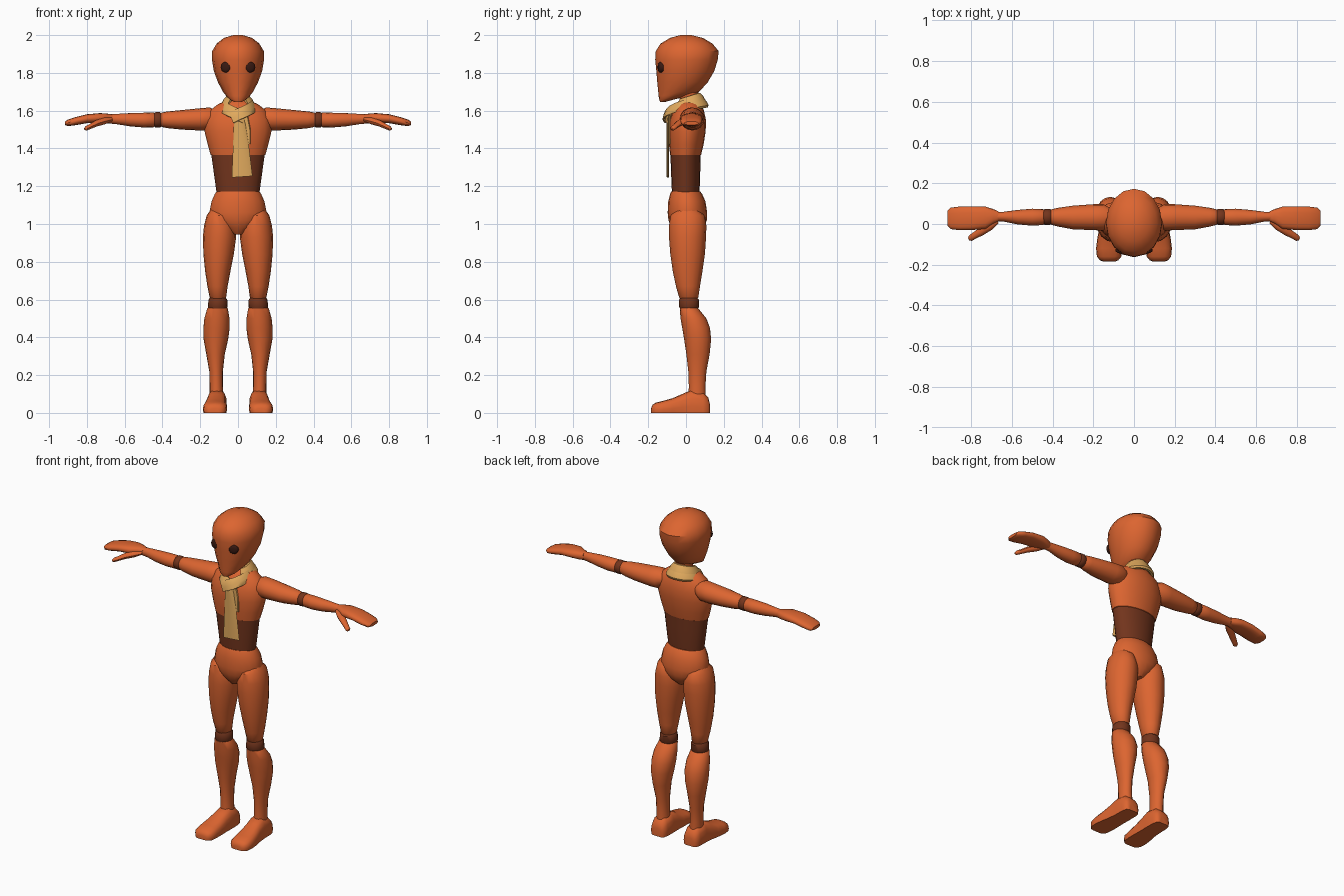
import bpy, bmesh
from math import sin, cos, pi, radians, copysign
from mathutils import Vector as V


def mat(name, rgb):
    m = bpy.data.materials.new(name)
    m.diffuse_color = (*rgb, 1)
    return m


ORANGE = mat("orange", (0.72, 0.13, 0.03))
BROWN = mat("brown", (0.17, 0.035, 0.012))
CLOTH = mat("cloth", (0.75, 0.40, 0.11))
DARK = mat("dark", (0.04, 0.01, 0.006))


def skin(name, rings, m, n=16, p=1.0, angle=40):
    """Skin rings of (centre, u axis, v axis); p below 1 makes them boxier."""
    bm = bmesh.new()
    loops = []
    for c, u, v in rings:
        loop = []
        for i in range(n):
            a = 2 * pi * i / n
            x, y = (copysign(abs(f) ** p, f) for f in (cos(a), sin(a)))
            q = V(c) + V(u) * x + V(v) * y
            q.z = max(q.z, 0)
            loop.append(bm.verts.new(q))
        loops.append(loop)
    for a, b in zip(loops, loops[1:]):
        for i in range(n):
            j = (i + 1) % n
            bm.faces.new((a[i], a[j], b[j], b[i]))
    bm.faces.new(loops[0])
    bm.faces.new(loops[-1])
    bmesh.ops.recalc_face_normals(bm, faces=bm.faces)
    me = bpy.data.meshes.new(name)
    bm.to_mesh(me)
    bm.free()
    for f in me.polygons:
        f.use_smooth = True
    me.set_sharp_from_angle(angle=radians(angle))
    me.materials.append(m)
    ob = bpy.data.objects.new(name, me)
    bpy.context.collection.objects.link(ob)
    return ob


def upright(name, rows, m, s=1, **k):
    """Rows of (z, x min, x max, y min, y max)."""
    return skin(name, [((s * (a + b) / 2, (c + d) / 2, z), ((b - a) / 2, 0, 0),
                        (0, (d - c) / 2, 0)) for z, a, b, c, d in rows], m, **k)


def body(name, rows, m, **k):
    """Rows of (z, half width, y min, y max), centred on x."""
    return upright(name, [(z, -w, w, a, b) for z, w, a, b in rows], m, **k)


def sideways(name, rows, m, s, **k):
    """Rows of (x, y min, y max, z min, z max)."""
    return skin(name, [((s * x, (a + b) / 2, (c + d) / 2), (0, (b - a) / 2, 0),
                        (0, 0, (d - c) / 2)) for x, a, b, c, d in rows], m, **k)


# Head and neck
body("head", [
    (1.645, .018, -.136, -.115), (1.66, .045, -.142, -.06), (1.678, .062, -.145, .01),
    (1.70, .08, -.147, .07), (1.75, .106, -.152, .115), (1.81, .128, -.157, .15),
    (1.87, .138, -.163, .168), (1.915, .137, -.16, .173), (1.955, .113, -.135, .14),
    (1.985, .075, -.085, .09), (2.0, .025, -.03, .03)], ORANGE)
body("neck", [(1.58, .055, -.04, .07), (1.64, .05, -.035, .065), (1.75, .05, -.035, .065)], ORANGE)

# Torso
body("chest", [
    (1.362, .135, -.078, .074), (1.366, .145, -.084, .08), (1.42, .16, -.09, .093),
    (1.49, .177, -.093, .104), (1.55, .174, -.088, .106), (1.60, .15, -.068, .095),
    (1.635, .105, -.05, .08), (1.655, .055, -.03, .06)], ORANGE, n=20)
body("abdomen", [
    (1.16, .113, -.074, .07), (1.22, .121, -.077, .074), (1.30, .132, -.08, .076),
    (1.38, .143, -.083, .078)], BROWN, n=20)
body("pelvis", [
    (1.172, .113, -.078, .075), (1.16, .122, -.084, .085), (1.12, .14, -.094, .103),
    (1.06, .152, -.097, .112), (1.02, .142, -.093, .11), (.98, .09, -.078, .095),
    (.945, .03, -.05, .06)], ORANGE, n=20)

for s, side in ((1, "left"), (-1, "right")):
    # Eyes
    skin(side + "_eye", [(V((s * .065, -.138, 1.83)) + V((s * .3, -.95, 0)) * d,
                          V((.95, s * .3, 0)) * r, (0, 0, r))
                         for d, r in ((-.012, .028), (0, .028), (.005, .024), (.008, .012))], DARK)

    # Arms
    sideways(side + "_upper_arm", [
        (.11, -.005, .075, 1.525, 1.60), (.15, -.032, .097, 1.497, 1.617),
        (.20, -.03, .097, 1.495, 1.613), (.30, -.026, .09, 1.50, 1.603),
        (.37, -.013, .08, 1.507, 1.596), (.405, -.004, .072, 1.514, 1.59),
        (.415, .005, .063, 1.523, 1.58)], ORANGE, s)
    sideways(side + "_elbow", [
        (.40, .005, .065, 1.52, 1.582), (.413, -.005, .074, 1.511, 1.592),
        (.437, -.005, .074, 1.511, 1.592), (.45, .005, .065, 1.52, 1.582)], BROWN, s)
    sideways(side + "_forearm", [
        (.437, .003, .066, 1.52, 1.583), (.447, -.005, .073, 1.512, 1.59),
        (.50, -.008, .075, 1.511, 1.589), (.57, -.002, .069, 1.517, 1.587),
        (.64, .012, .06, 1.528, 1.583), (.69, .014, .058, 1.533, 1.58)], ORANGE, s)
    sideways(side + "_hand", [
        (.665, .014, .062, 1.534, 1.58), (.69, .002, .073, 1.533, 1.584),
        (.73, -.024, .086, 1.535, 1.587), (.80, -.03, .087, 1.534, 1.581),
        (.86, -.03, .085, 1.523, 1.566), (.90, -.025, .08, 1.518, 1.553),
        (.915, -.008, .065, 1.524, 1.543)], ORANGE, s, p=.8)
    skin(side + "_thumb", [((s * x, y, z), (s * r * .5, r * .87, 0), (0, 0, r * .85)) for x, y, z, r in (
        (.67, .015, 1.553, .012), (.71, -.01, 1.545, .022), (.75, -.037, 1.533, .02),
        (.785, -.058, 1.515, .016), (.803, -.07, 1.507, .015), (.812, -.075, 1.504, .006))],
        ORANGE, n=10)

    # Legs
    upright(side + "_thigh", [
        (1.075, .075, .145, -.045, .06), (1.045, .035, .166, -.082, .098),
        (.99, .013, .18, -.09, .108), (.93, .01, .186, -.09, .106),
        (.84, .022, .183, -.083, .1), (.75, .04, .174, -.07, .087),
        (.67, .055, .162, -.053, .074), (.61, .063, .15, -.036, .065),
        (.60, .073, .14, -.026, .055)], ORANGE, s)
    upright(side + "_knee", [
        (.615, .07, .143, -.026, .055), (.60, .057, .156, -.036, .068),
        (.56, .055, .16, -.036, .068), (.54, .067, .15, -.026, .055)], BROWN, s)
    upright(side + "_shin", [
        (.565, .065, .15, -.022, .05), (.552, .054, .163, -.033, .066),
        (.50, .045, .178, -.029, .108), (.45, .044, .183, -.02, .127),
        (.39, .052, .182, -.01, .133), (.31, .07, .168, .002, .125),
        (.22, .08, .152, .012, .108), (.14, .08, .15, .015, .103),
        (.07, .075, .15, .012, .105)], ORANGE, s)

    # Feet, with flat soles
    skin(side + "_foot", [((s * x, y, .3 * h), (w, 0, 0), (0, 0, .7 * h)) for y, x, w, h in (
        (.126, .112, .03, .05), (.118, .112, .045, .08), (.09, .112, .052, .11),
        (.03, .112, .053, .122), (-.02, .115, .055, .1), (-.07, .119, .061, .078),
        (-.12, .122, .064, .064), (-.16, .122, .06, .054), (-.178, .122, .045, .042),
        (-.184, .122, .03, .025))], ORANGE, p=.75, angle=50)

# Scarf: two layers round the neck, two crossing ends and a hanging tail
for name, r, z0, h in (("scarf_outer_wrap", .082, 1.625, .026), ("scarf_inner_wrap", .066, 1.65, .026)):
    rings = []
    for i in range(21):
        a = radians(-50 + 280 * i / 20)
        out = V((cos(a), sin(a), 0))
        rings.append((V((0, .015, z0 + .018 * sin(a))) + out * r, out * .011 + V((0, 0, .008)),
                      V((0, 0, h)) - out * .018))
    skin(name, rings, CLOTH, n=8, p=.7)
for s, name, dy in ((1, "scarf_over_band", -.012), (-1, "scarf_under_band", 0)):
    skin(name, [((s * x, y + dy, z), (0, .01, .005), (-s * .012, .008, .028))
                for x, y, z in ((.088, -.01, 1.628), (.07, -.055, 1.613), (.04, -.085, 1.597),
                                (0, -.098, 1.58), (-.035, -.088, 1.562))], CLOTH, n=8, p=.6)
for name, y, rows in (
        ("scarf_front_tail", -.096, ((1.58, 0, .022), (1.53, .008, .03), (1.40, .016, .043), (1.25, .022, .055))),
        ("scarf_back_tail", -.087, ((1.57, .03, .022), (1.50, .042, .024), (1.42, .046, .02)))):
    skin(name, [((x, y, z), (w, 0, .004), (0, .006, 0)) for z, x, w in rows], CLOTH, n=8, p=.5)
